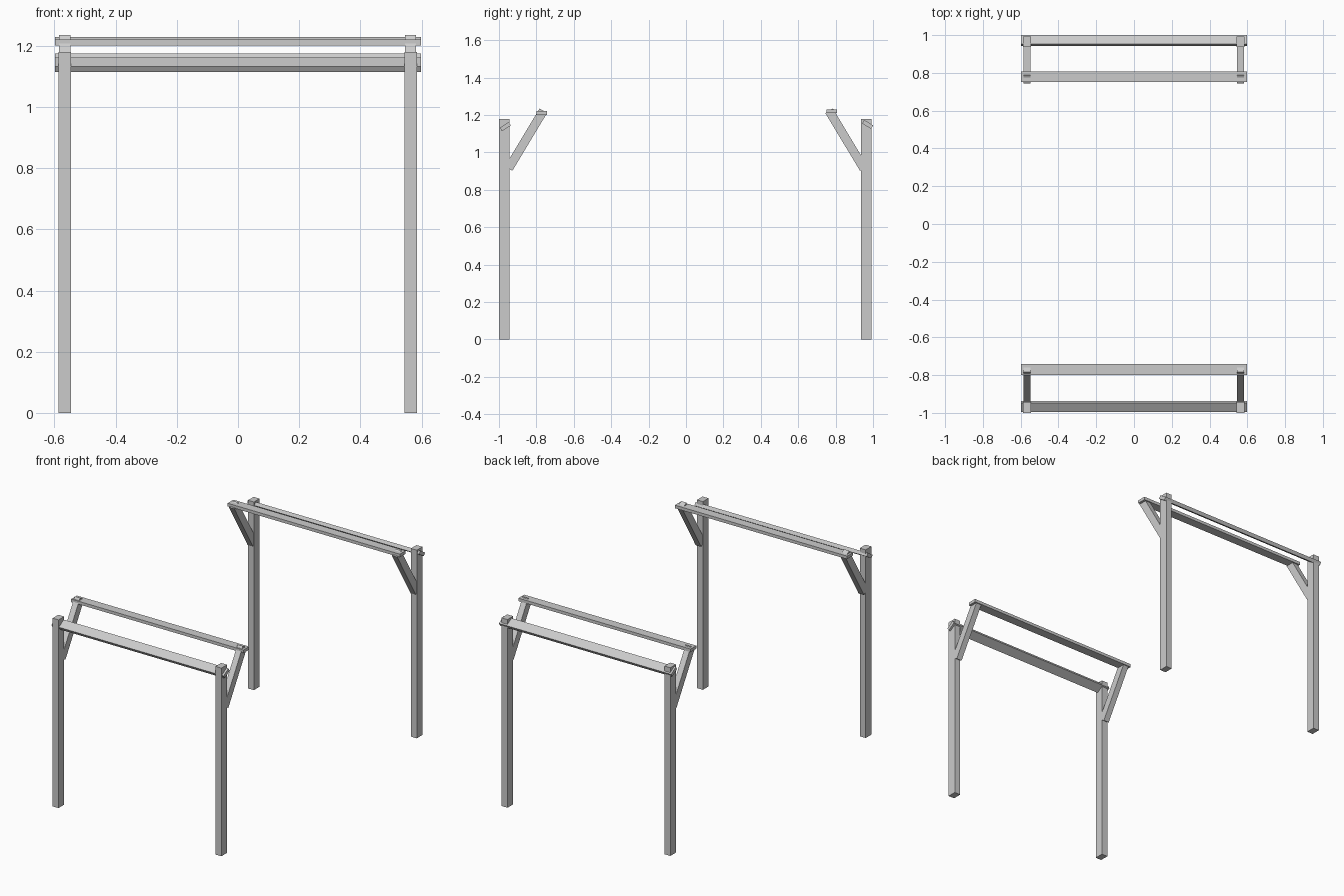
import bpy
from math import radians, cos, sin

if "Cube" in bpy.data.objects:
    bpy.data.objects.remove(bpy.data.objects["Cube"])


def box(name, centre, size, tilt=0.0):
    """Box of a given size, tilted about the x axis by degrees."""
    bpy.ops.mesh.primitive_cube_add(size=1, location=centre,
                                    rotation=(radians(tilt), 0, 0))
    ob = bpy.context.object
    ob.name = name
    ob.scale = size
    bpy.ops.object.transform_apply(location=False, rotation=True, scale=True)
    return ob


POST_X = 0.565
BRACE_TILT = 59
BRACE_LEN, BRACE_W = 0.36, 0.047

# side: name, direction, post y, outer rail (y, z), inner rail (y, z)
sides = [
    ("front", -1, -0.9715, (-0.966, 1.138), (-0.771, 1.211)),
    ("back", 1, 0.9645, (0.971, 1.150), (0.779, 1.220)),
]

for name, s, post_y, outer, inner in sides:
    # long rails: outer one tilted, inner one flat
    box(name + "_outer_rail", (0, *outer), (1.195, 0.056, 0.022), -s * 32)
    box(name + "_inner_rail", (0, *inner), (1.195, 0.057, 0.019))

    for side, sx in (("left", -1), ("right", 1)):
        x = sx * POST_X - 0.001
        # upright post
        box(f"{name}_{side}_post", (x, post_y, 0.59), (0.041, 0.056, 1.18))

        # diagonal brace, leaning inwards with a square-cut tip
        a = radians(BRACE_TILT)
        tip_y = -0.783 + BRACE_W / 2 * sin(a)
        tip_z = 1.235 - BRACE_W / 2 * cos(a)
        cy = tip_y - BRACE_LEN / 2 * cos(a)
        cz = tip_z - BRACE_LEN / 2 * sin(a)
        if s > 0:
            cy = -cy + 0.002
        box(f"{name}_{side}_brace", (x, cy, cz),
            (0.037, BRACE_LEN, BRACE_W), -s * BRACE_TILT)
